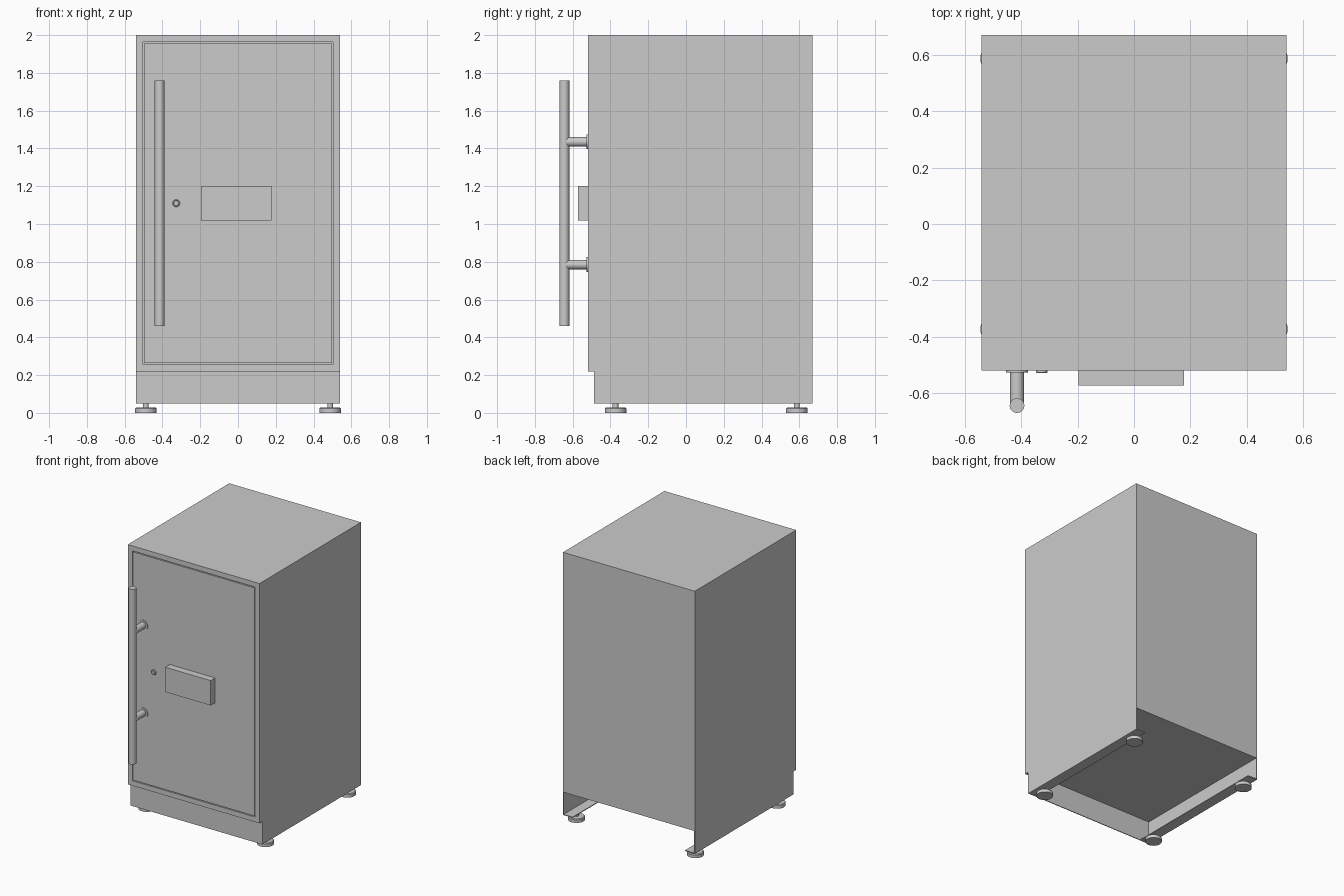
import bpy, bmesh, math
from mathutils import Matrix, Vector

if "Cube" in bpy.data.objects:
    bpy.data.objects.remove(bpy.data.objects["Cube"])


def finish(bm, name, smooth=False):
    bmesh.ops.recalc_face_normals(bm, faces=bm.faces[:])
    me = bpy.data.meshes.new(name)
    bm.to_mesh(me)
    bm.free()
    ob = bpy.data.objects.new(name, me)
    bpy.context.collection.objects.link(ob)
    if smooth:
        bpy.ops.object.select_all(action='DESELECT')
        ob.select_set(True)
        bpy.context.view_layer.objects.active = ob
        bpy.ops.object.shade_smooth_by_angle(angle=math.radians(35))
    return ob


def box_bm(lo, hi):
    lo, hi = Vector(lo), Vector(hi)
    bm = bmesh.new()
    m = Matrix.Translation((lo + hi) / 2) @ Matrix.Diagonal((*(hi - lo), 1))
    bmesh.ops.create_cube(bm, size=1, matrix=m)
    return bm


def box(name, lo, hi):
    return finish(box_bm(lo, hi), name)


def lathe(name, profile, loc, forward=False, n=32):
    """Spin (radius, height) points about z, or about -y when forward."""
    bm = bmesh.new()
    rings = [[bm.verts.new((r * math.cos(2 * math.pi * i / n),
                            r * math.sin(2 * math.pi * i / n), h))
              for i in range(n)] for r, h in profile]
    for a, b in zip(rings, rings[1:]):
        for i in range(n):
            j = (i + 1) % n
            bm.faces.new((a[i], a[j], b[j], b[i]))
    bm.faces.new(rings[0])
    bm.faces.new(rings[-1])
    m = Matrix.Translation(loc)
    if forward:
        m = m @ Matrix.Rotation(math.pi / 2, 4, 'X')
    bm.transform(m)
    return finish(bm, name, True)


W, FRONT, BACK, FLOOR = 0.541, -0.52, 0.67, 0.22

# Cabinet with the door outlined by a narrow groove
bm = box_bm((-W, FRONT, FLOOR), (W, BACK, 2.0))
bm.normal_update()
door = min(bm.faces, key=lambda f: f.calc_center_median().y)
bmesh.ops.inset_region(bm, faces=[door], thickness=0.052)
ring = bmesh.ops.inset_region(bm, faces=[door], thickness=0.009)['faces']
ext = bmesh.ops.extrude_face_region(bm, geom=ring)['geom']
bmesh.ops.translate(bm, vec=(0, 0.04, 0),
                    verts=[v for v in ext if isinstance(v, bmesh.types.BMVert)])
left = [f for f in ring if f.is_valid]
if left:
    bmesh.ops.delete(bm, geom=left, context='FACES_ONLY')
finish(bm, "cabinet")

# Open-backed plinth: front panel, side skirts and inward flanges
T, PF, PZ = 0.006, -0.486, 0.05
box("plinth_front", (-W, PF, PZ), (W, PF + T, FLOOR))
for side, s in (("left", -1), ("right", 1)):
    xs = sorted((s * W, s * (W - T)))
    box(f"plinth_skirt_{side}", (xs[0], PF, PZ), (xs[1], BACK, FLOOR))
    xs = sorted((s * W, s * (W - 0.08)))
    box(f"plinth_flange_{side}", (xs[0], PF, PZ), (xs[1], BACK, PZ + T))
    # Levelling feet
    for end, y in (("front", -0.373), ("back", 0.587)):
        lathe(f"foot_{end}_{side}",
              [(0.057, 0), (0.057, 0.023), (0.052, 0.028),
               (0.015, 0.028), (0.015, PZ + 0.003)], (s * 0.488, y, 0))

# Bar handle on two stand-offs
HX, HY = -0.415, -0.644
lathe("handle_bar", [(0.026, 0.46), (0.026, 1.76)], (HX, HY, 0))
for name, z in (("lower", 0.785), ("upper", 1.435)):
    lathe(f"handle_post_{name}",
          [(0.039, 0), (0.039, 0.006), (0.025, 0.006), (0.025, FRONT - HY)],
          (HX, FRONT, z), True)

# Key lock with recessed ring and key slot
lock = lathe("key_lock",
             [(0.02, 0), (0.02, 0.006), (0.018, 0.008), (0.014, 0.008),
              (0.013, 0.005), (0.012, 0.008)], (-0.327, FRONT, 1.11), True)
slot = box("key_slot_cutter", (-0.33, FRONT - 0.02, 1.102),
           (-0.324, FRONT - 0.003, 1.118))
slot.hide_render = True
slot.hide_set(True)
cut = lock.modifiers.new("key_slot", 'BOOLEAN')
cut.operation, cut.object = 'DIFFERENCE', slot

# Control panel
box("control_panel", (-0.197, -0.573, 1.018), (0.177, FRONT, 1.202))
